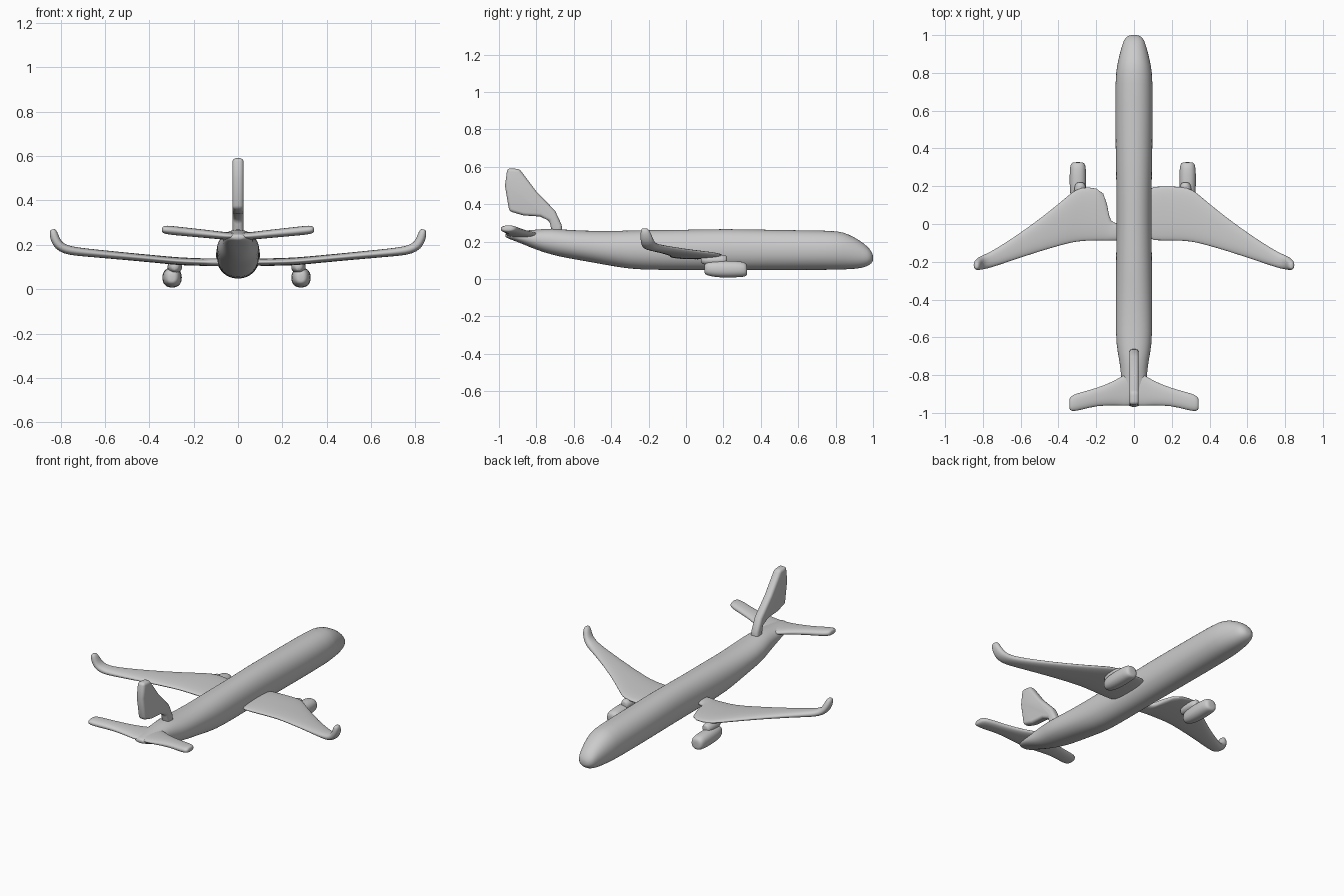
import bpy, bmesh, math
from mathutils import Vector

if "Cube" in bpy.data.objects:
    bpy.data.objects.remove(bpy.data.objects["Cube"])


def finish(name, bm, subsurf=1):
    bmesh.ops.recalc_face_normals(bm, faces=bm.faces)
    mesh = bpy.data.meshes.new(name)
    bm.to_mesh(mesh)
    bm.free()
    ob = bpy.data.objects.new(name, mesh)
    bpy.context.collection.objects.link(ob)
    for p in mesh.polygons:
        p.use_smooth = True
    if subsurf:
        m = ob.modifiers.new("smooth", 'SUBSURF')
        m.levels = m.render_levels = subsurf
    return ob


def ring(centre, u, v, n=24, power=2.0):
    """Superellipse ring spanned by half-axis vectors u and v."""
    pts = []
    for i in range(n):
        a = 2 * math.pi * i / n
        c, s = math.cos(a), math.sin(a)
        pts.append(centre + u * math.copysign(abs(c) ** (2 / power), c)
                   + v * math.copysign(abs(s) ** (2 / power), s))
    return pts


def loft(name, rings):
    bm = bmesh.new()
    rows = [[bm.verts.new(p) for p in r] for r in rings]
    for a, b in zip(rows, rows[1:]):
        for i in range(len(a)):
            j = (i + 1) % len(a)
            bm.faces.new((a[i], a[j], b[j], b[i]))
    for row in (rows[0], rows[-1]):
        mid = bm.verts.new(sum((v.co for v in row), Vector()) / len(row))
        for i in range(len(row)):
            bm.faces.new((row[i], row[(i + 1) % len(row)], mid))
    return finish(name, bm)


def body(name, x, stations, power=2.0):
    """Stations along y: (y, half width, bottom z, top z)."""
    return loft(name, [ring(Vector((x, y, (b + t) / 2)), Vector((w, 0, 0)),
                            Vector((0, 0, (t - b) / 2)), power=power)
                       for y, w, b, t in stations])


def wing(name, side, stations):
    """Stations outward: (x, trailing y, leading y, z, thickness)."""
    rings = []
    for i, (x, tr, le, z, t) in enumerate(stations):
        p, q = stations[max(i - 1, 0)], stations[min(i + 1, len(stations) - 1)]
        normal = Vector((-side * (q[3] - p[3]), 0, q[0] - p[0])).normalized()
        rings.append(ring(Vector((side * x, (tr + le) / 2, z)),
                          Vector((0, (le - tr) / 2, 0)), normal * t / 2, power=2.3))
    return loft(name, rings)


# Fuselage
body("fuselage", 0, [
    (1.0, .022, .095, .13), (.985, .05, .075, .16), (.95, .062, .06, .192),
    (.90, .077, .053, .225), (.84, .09, .05, .252), (.78, .1, .048, .26),
    (.5, .1, .047, .262), (.2, .094, .047, .27), (0, .092, .047, .263),
    (-.25, .097, .048, .262), (-.35, .097, .06, .258), (-.5, .097, .088, .257),
    (-.64, .096, .112, .263), (-.72, .078, .13, .272), (-.8, .068, .155, .264),
    (-.88, .066, .19, .258), (-.94, .055, .212, .252), (-.965, .03, .222, .246)],
    power=2.15)

# Main wings with upturned tips; the left root has an open notch
outer = [(.25, -.088, .2, .125, .035), (.31, -.095, .185, .13, .035),
         (.36, -.105, .14, .135, .034), (.5, -.145, .025, .148, .034),
         (.65, -.195, -.08, .162, .036), (.73, -.222, -.13, .17, .038),
         (.775, -.236, -.155, .178, .042), (.81, -.242, -.17, .197, .044),
         (.826, -.244, -.182, .23, .042), (.833, -.242, -.195, .258, .036),
         (.835, -.236, -.205, .27, .018)]
wing("right_wing", 1, [(.06, -.09, .2, .122, .034), (.15, -.088, .2, .122, .034)] + outer)
wing("left_wing", -1, [(.06, -.09, .0, .122, .034), (.11, -.088, .005, .122, .034),
                       (.135, -.088, .03, .122, .034), (.148, -.088, .185, .122, .034)] + outer)

# Engines and pylons
for label, x in (("right", .284), ("left", -.297)):
    body(label + "_engine", x, [
        (.327, .022, .025, .068), (.322, .036, .014, .085), (.30, .043, .01, .095),
        (.22, .045, .006, .098), (.15, .041, .01, .096), (.11, .032, .02, .09),
        (.098, .018, .03, .075)], power=2.3)
    body(label + "_pylon", x * .96, [(.22, .02, .07, .125), (.20, .032, .07, .13),
                                     (.13, .035, .07, .13), (.08, .02, .08, .125)])

# Tailplane
for label, side in (("right", 1), ("left", -1)):
    wing(label + "_tailplane", side, [
        (0, -.965, -.78, .238, .034), (.06, -.962, -.80, .24, .034),
        (.1, -.96, -.83, .245, .036), (.2, -.962, -.87, .255, .038),
        (.28, -.985, -.89, .263, .04), (.325, -.993, -.905, .268, .04),
        (.342, -.985, -.92, .27, .028)])

# Tail fin, held to the body by its front foot only
outline = [(-.955, .592), (-.89, .588), (-.80, .468), (-.70, .365), (-.665, .29),
           (-.66, .24), (-.715, .24), (-.73, .31), (-.78, .334), (-.87, .34),
           (-.945, .362), (-.968, .50)]
bm = bmesh.new()
face = bm.faces.new([bm.verts.new((-.025, y, z)) for y, z in outline])
out = bmesh.ops.extrude_face_region(bm, geom=[face])
for v in out["geom"]:
    if isinstance(v, bmesh.types.BMVert):
        v.co.x = .025
fin = finish("tail_fin", bm, subsurf=0)
bev = fin.modifiers.new("round", 'BEVEL')
bev.width, bev.segments, bev.limit_method = .017, 4, 'ANGLE'
